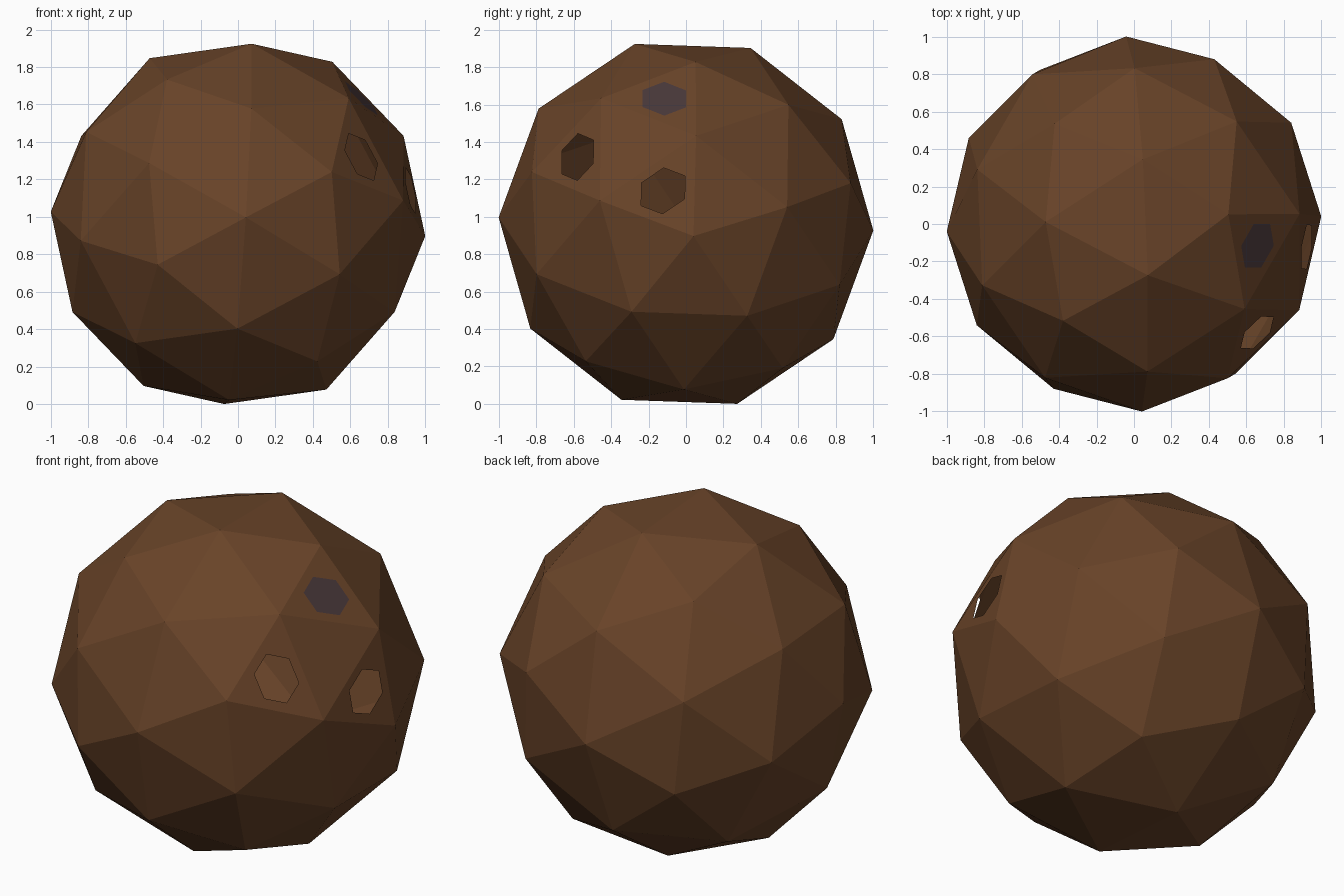
import bpy, bmesh
from mathutils import Matrix, Vector

if "Cube" in bpy.data.objects:
    bpy.data.objects.remove(bpy.data.objects["Cube"])


def material(name, rgb):
    # sRGB 0-255 to linear
    m = bpy.data.materials.new(name)
    lin = [((c / 255 + 0.055) / 1.055) ** 2.4 for c in rgb]
    m.diffuse_color = (*lin, 1.0)
    m.use_nodes = True
    m.node_tree.nodes["Principled BSDF"].inputs["Base Color"].default_value = m.diffuse_color
    return m


# Tilted frame: the ball's pole points to +x
pole = Vector((1.0, 0.04, -0.065)).normalized()
across = Vector((-0.04, 1.0, -0.035))
across = (across - pole * across.dot(pole)).normalized()
up = pole.cross(across)
tilt = Matrix((up, -across, pole)).transposed()

# Hollow faceted shell
bm = bmesh.new()
bmesh.ops.create_icosphere(bm, subdivisions=2, radius=1.003)
bmesh.ops.transform(bm, matrix=tilt.to_4x4(), verts=bm.verts)


def hexagon_eye(direction, filled):
    """Cut a centred hexagon in the facet nearest to direction."""
    d = Vector(direction)
    face = min(bm.faces, key=lambda f: (f.calc_center_median() - d).length)
    t = list(face.verts)
    c = face.calc_center_median()
    k = 0.229
    p = [bm.verts.new(c + k * (t[i].co - t[(i + 1) % 3].co)) for i in range(3)]
    q = [bm.verts.new(c + k * (t[i].co - t[i - 1].co)) for i in range(3)]
    bm.faces.remove(face)
    for i in range(3):
        j = (i + 1) % 3
        bm.faces.new((t[i], q[i], p[i]))
        bm.faces.new((t[i], t[j], p[j], q[i]))
    if filled:
        bm.faces.new((p[0], q[0], p[1], q[1], p[2], q[2])).material_index = 1


# Two open eyes and one closed dark eye
hexagon_eye((0.66, -0.58, 0.36), False)
hexagon_eye((0.92, -0.12, 0.18), False)
hexagon_eye((0.66, -0.12, 0.67), True)

# Stand on the ground
low = min(v.co.z for v in bm.verts)
bmesh.ops.translate(bm, vec=(0, 0, -low), verts=bm.verts)

mesh = bpy.data.meshes.new("coconut_shell")
bm.to_mesh(mesh)
bm.free()
mesh.materials.append(material("shell brown", (104, 67, 40)))
mesh.materials.append(material("dark eye", (72, 55, 57)))
shell = bpy.data.objects.new("coconut_shell", mesh)
bpy.context.collection.objects.link(shell)
